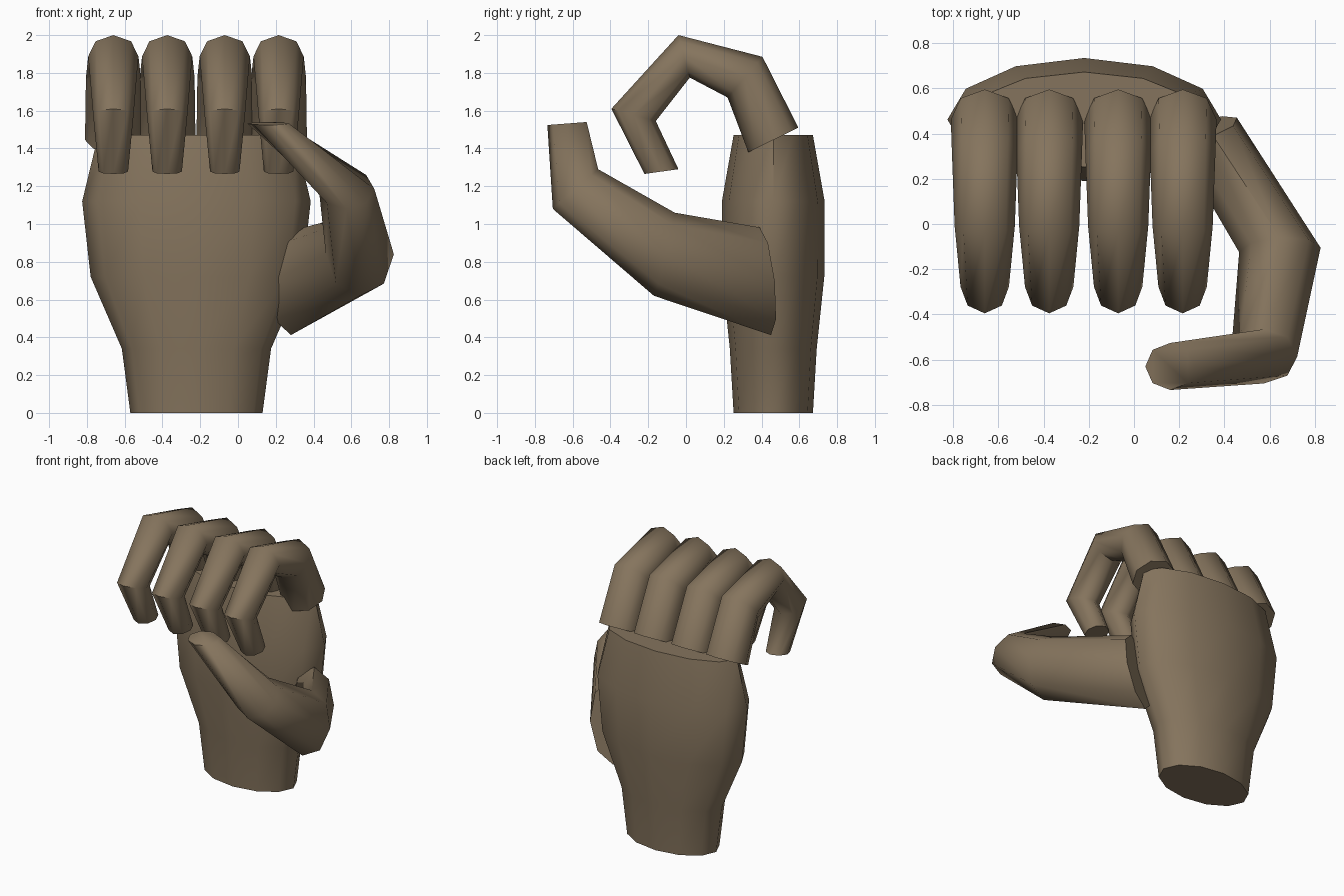
import bpy, bmesh, math
from mathutils import Vector

if "Cube" in bpy.data.objects:
    bpy.data.objects.remove(bpy.data.objects["Cube"])

skin = bpy.data.materials.new("brown_skin")
skin.diffuse_color = (0.235, 0.175, 0.11, 1)
skin.use_nodes = True
skin.node_tree.nodes["Principled BSDF"].inputs["Base Color"].default_value = skin.diffuse_color


def loft(name, rings, sides):
    """Skin elliptical rings, each given as (centre, half axis a, half axis b)."""
    bm = bmesh.new()
    loops = []
    for c, a, b in rings:
        c, a, b = Vector(c), Vector(a), Vector(b)
        loops.append([bm.verts.new(c + a * math.cos(t) + b * math.sin(t))
                      for t in (2 * math.pi * i / sides for i in range(sides))])
    for lo, hi in zip(loops, loops[1:]):
        for i in range(sides):
            j = (i + 1) % sides
            bm.faces.new((lo[i], lo[j], hi[j], hi[i]))
    bm.faces.new(loops[0][::-1])
    bm.faces.new(loops[-1])
    bmesh.ops.recalc_face_normals(bm, faces=bm.faces)
    me = bpy.data.meshes.new(name)
    bm.to_mesh(me)
    bm.free()
    me.materials.append(skin)
    ob = bpy.data.objects.new(name, me)
    bpy.context.collection.objects.link(ob)
    bpy.ops.object.select_all(action='DESELECT')
    ob.select_set(True)
    bpy.context.view_layer.objects.active = ob
    bpy.ops.object.shade_smooth_by_angle(angle=math.radians(62))
    return ob


# Wrist and palm: z, half width, half depth
palm = [(0, 0.35, 0.21), (0.34, 0.395, 0.23), (0.72, 0.56, 0.27),
        (1.12, 0.605, 0.272), (1.47, 0.52, 0.21)]
loft("palm", [((-0.22, 0.462, z), (w, 0, 0), (0, d, 0)) for z, w, d in palm], 12)

# Curled fingers: inner (y, z), outer (y, z), half width
joints = [((0.33, 1.38), (0.595, 1.51), 0.15),
          ((0.22, 1.67), (0.405, 1.885), 0.145),
          ((0.02, 1.775), (-0.04, 2.0), 0.133),
          ((-0.16, 1.545), (-0.395, 1.61), 0.107),
          ((-0.04, 1.29), (-0.22, 1.265), 0.078)]
for name, x in (("little_finger", -0.66), ("ring_finger", -0.375),
                ("middle_finger", -0.07), ("index_finger", 0.215)):
    rings = []
    for (y0, z0), (y1, z1), w in joints:
        rings.append(((x, (y0 + y1) / 2, (z0 + z1) / 2), (w, 0, 0),
                      (0, (y1 - y0) / 2, (z1 - z0) / 2)))
    loft(name, rings, 8)

# Thumb, reaching forward and then across to the index finger
loft("thumb", [
    ((0.315, 0.42, 0.697), (0.14, 0.05, 0), (0.035, -0.03, 0.285)),
    ((0.645, -0.115, 0.84), (0.18, 0.01, 0), (0, 0.055, 0.22)),
    ((0.575, -0.585, 1.185), (0.147, 0, 0), (0, 0.12, 0.105)),
    ((0.16, -0.63, 1.532), (0.11, 0, 0), (0, 0.104, 0.008)),
], 8)
